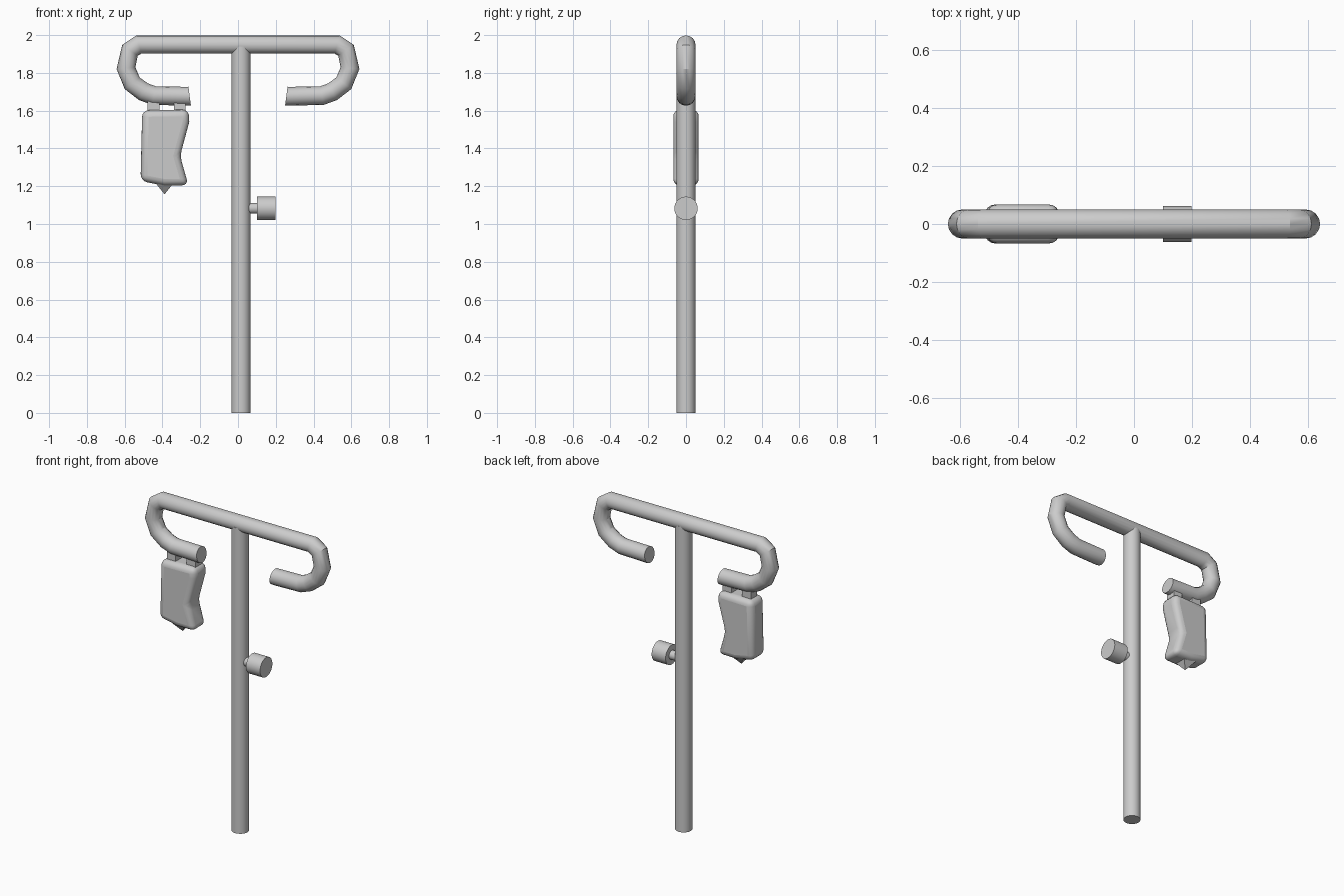
import bpy, bmesh, math
from mathutils import Vector

if "Cube" in bpy.data.objects:
    bpy.data.objects.remove(bpy.data.objects["Cube"])


def smooth(obj, angle=30):
    bpy.ops.object.select_all(action='DESELECT')
    obj.select_set(True)
    bpy.context.view_layer.objects.active = obj
    bpy.ops.object.shade_smooth_by_angle(angle=math.radians(angle))


def cylinder(name, a, b, r, sides=32):
    a, b = Vector(a), Vector(b)
    bpy.ops.mesh.primitive_cylinder_add(vertices=sides, radius=r, depth=(b - a).length,
                                        location=(a + b) / 2)
    obj = bpy.context.object
    obj.name = name
    obj.rotation_euler = (b - a).to_track_quat('Z', 'Y').to_euler()
    smooth(obj)
    return obj


def box(name, lo, hi):
    lo, hi = Vector(lo), Vector(hi)
    bpy.ops.mesh.primitive_cube_add(size=1, location=(lo + hi) / 2)
    obj = bpy.context.object
    obj.name = name
    obj.scale = hi - lo
    return obj


# upright pole
cylinder("pole", (0.016, 0, 0), (0.016, 0, 1.94), 0.05)

# top bar with a hook curling under at each end
half = [(0.525, 1.95), (0.572, 1.92), (0.593, 1.825), (0.56, 1.745),
        (0.50, 1.70), (0.445, 1.68), (0.266, 1.676), (0.256, 1.6773)]
path = [(-x, z) for x, z in reversed(half)] + half
curve = bpy.data.curves.new("hook_bar", 'CURVE')
curve.dimensions = '3D'
curve.bevel_depth = 0.05
curve.bevel_resolution = 6
curve.use_fill_caps = True
spline = curve.splines.new('POLY')
spline.points.add(len(path) - 1)
for p, (x, z) in zip(spline.points, path):
    p.co = (x, 0, z, 1)
bar = bpy.data.objects.new("hook_bar", curve)
bpy.context.collection.objects.link(bar)
bpy.ops.object.select_all(action='DESELECT')
bar.select_set(True)
bpy.context.view_layer.objects.active = bar
bpy.ops.object.convert(target='MESH')
smooth(bpy.context.object)

# side knob and its stem
cylinder("knob_stem", (0.03, 0, 1.083), (0.11, 0, 1.083), 0.028)
cylinder("knob", (0.10, 0, 1.083), (0.198, 0, 1.083), 0.062)

# fluid bag: pinched outline given thickness, then rounded
outline = [(-0.507, 1.602), (-0.26, 1.606), (-0.258, 1.54), (-0.307, 1.36),
           (-0.262, 1.205), (-0.39, 1.203), (-0.516, 1.228)]
bm = bmesh.new()
face = bm.faces.new([bm.verts.new((x, -0.067, z)) for x, z in outline])
ext = bmesh.ops.extrude_face_region(bm, geom=[face])
bmesh.ops.translate(bm, vec=(0, 0.134, 0),
                    verts=[v for v in ext["geom"] if isinstance(v, bmesh.types.BMVert)])
bmesh.ops.recalc_face_normals(bm, faces=bm.faces)
mesh = bpy.data.meshes.new("bag")
bm.to_mesh(mesh)
bm.free()
bag = bpy.data.objects.new("bag", mesh)
bpy.context.collection.objects.link(bag)
bevel = bag.modifiers.new("round", 'BEVEL')
bevel.width = 0.035
bevel.segments = 4
bevel.limit_method = 'ANGLE'
bevel.angle_limit = math.radians(30)
smooth(bag, 40)

# hanger tabs between hook and bag
for i, x in enumerate((-0.447, -0.309)):
    box(f"bag_tab_{i + 1}", (x - 0.031, -0.031, 1.58), (x + 0.031, 0.031, 1.66))

# drip spout under the bag
bpy.ops.mesh.primitive_cone_add(vertices=4, radius1=0.062, radius2=0, depth=0.055,
                                location=(-0.389, 0, 1.1845),
                                rotation=(math.pi, 0, math.radians(45)))
bpy.context.object.name = "drip_spout"
